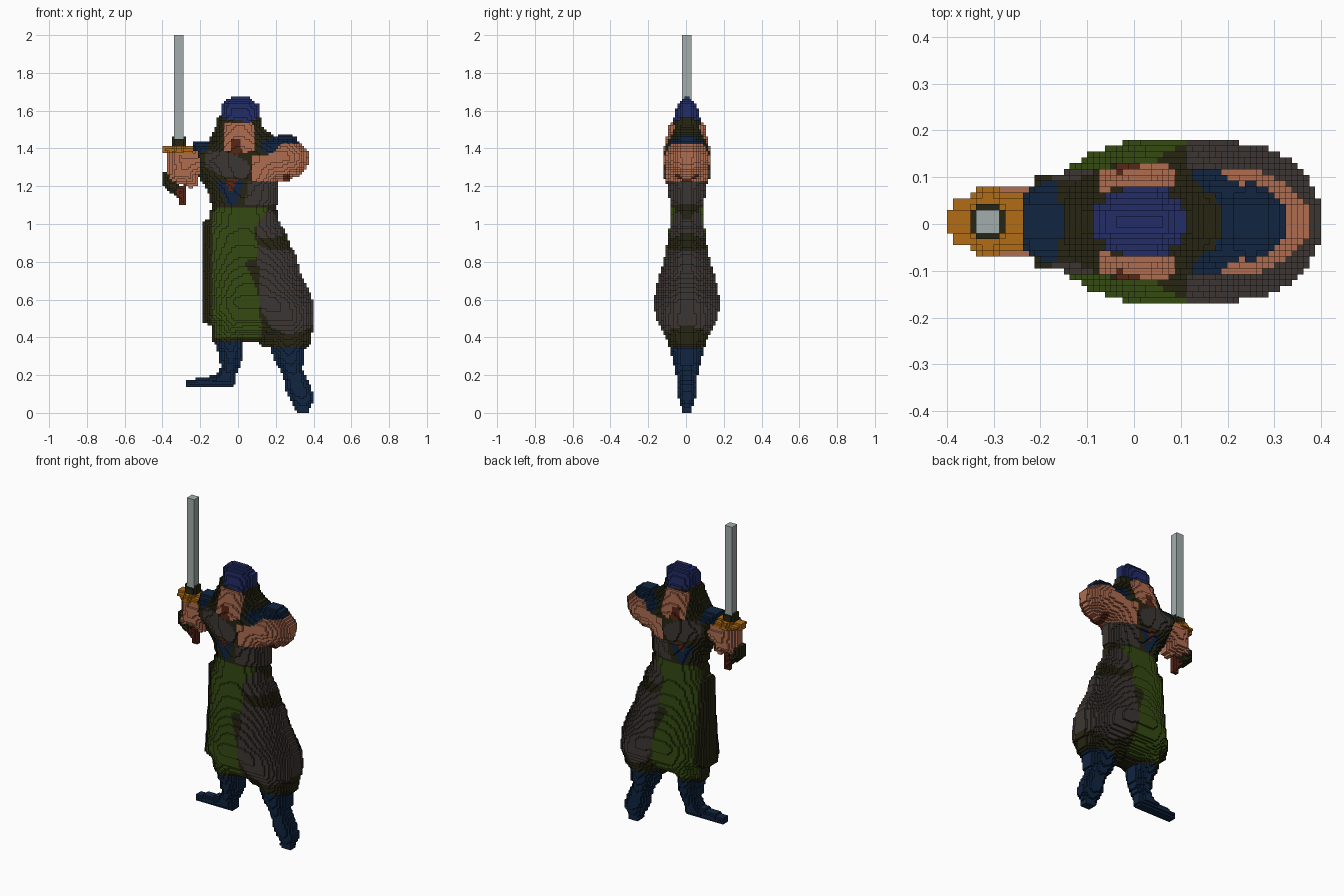
import bpy
import bmesh
import math

cube = bpy.data.objects.get("Cube")
if cube:
    bpy.data.objects.remove(cube, do_unlink=True)

STEP = 0.0125          # edge of one block
COLUMNS, ROWS = range(-32, 32), range(160)
MID_Y = 0.005


def material(name, *rgb):
    mat = bpy.data.materials.new(name)
    mat.use_nodes = True
    mat.diffuse_color = (*rgb, 1)
    bsdf = next(n for n in mat.node_tree.nodes if n.type == "BSDF_PRINCIPLED")
    bsdf.inputs["Base Color"].default_value = (*rgb, 1)
    return mat


olive = material("dark olive", .019, .018, .006)
green = material("moss green", .036, .068, .006)
grey = material("warm grey", .046, .037, .032)
navy = material("navy", .005, .018, .052)
blue = material("royal blue", .017, .026, .14)
skin = material("skin", .43, .15, .08)
red = material("rust red", .1, .019, .008)
gold = material("gold", .44, .15, .007)
steel = material("steel", .36, .42, .41)

# Outlines in hundredths, seen from the front; later parts cover earlier ones
parts = []


def part(name, mat, *outline, scale=1.0):
    parts.append((name, mat, outline, scale))


# Legs
part("right_leg", navy, (-13, 39), (3, 39), (2, 28), (-1, 20), (-2, 14),
     (-28, 14), (-28, 17), (-12, 20), (-9, 24), (-10, 31))
part("left_leg", navy, (17, 36), (36, 36), (34, 23), (39, 13), (41, 7),
     (36, -1), (31, 0), (26, 10), (24, 20), (19, 28))

# Robe and its coloured panels
part("robe", olive, (-14, 110), (20, 110), (22, 101), (26, 94), (29, 84),
     (33, 73), (37, 62), (41, 56), (40, 46), (38, 35), (13, 35), (11, 38),
     (-14, 38), (-14, 46), (-19, 48), (-19, 101), (-15, 103))
part("robe_front_panel", green, (-13, 108), (15, 110), (16, 105), (9, 99),
     (10, 78), (11, 62), (12, 48), (13, 40), (-13, 40), (-14, 95))
part("robe_fold", olive, (3, 80), (10, 82), (11, 62), (8, 70))
part("robe_hip_panel", grey, (10, 100), (17, 108), (22, 101), (26, 95),
     (17, 92), (10, 93))
part("robe_side_panel", grey, (10, 89), (17, 86), (30, 86), (33, 74),
     (38, 64), (41, 56), (40, 47), (35, 43), (27, 41), (17, 46), (12, 55),
     (11, 70))

# Torso and clothing
part("torso", olive, (-14, 109), (20, 109), (21, 122), (27, 123), (32, 144),
     (20, 146), (13, 151), (11, 160), (-10, 158), (-12, 151), (-16, 143),
     (-24, 144), (-25, 138), (-20, 123), (-16, 118))
part("vest_side", grey, (5, 122), (21, 123), (21, 110), (4, 110))
part("undershirt", navy, (-12, 123), (3, 123), (-1, 110), (-5, 110))
part("collar", red, (-7, 124), (0, 124), (-4, 116))
part("left_shoulder", navy, (13, 144), (25, 148), (31, 146), (33, 141),
     (25, 140), (18, 137), (13, 139))
part("right_shoulder", navy, (-24, 144), (-15, 144), (-17, 139), (-23, 138))

# Head
part("face", skin, (-8, 154), (8, 154), (9, 139), (4, 138), (-8, 139))
part("beard", red, (-4, 145), (1, 145), (2, 139), (-1, 136), (-4, 139))
part("headband", blue, (-9, 157), (-9, 163), (-4, 167), (6, 167), (11, 163),
     (12, 157), (7, 154), (-5, 155))

# Arms
part("right_sleeve", grey, (-18, 138), (-8, 139), (4, 134), (7, 128),
     (4, 124), (-8, 125), (-18, 131))
part("left_arm", skin, (8, 136), (18, 137), (23, 142), (33, 142), (37, 139),
     (37, 131), (33, 126), (26, 123), (8, 122))
part("left_elbow_strap", red, (24, 126), (28, 126), (27, 123), (24, 123))
part("right_cuff", olive, (-41, 127), (-34, 127), (-30, 119), (-28, 115),
     (-32, 114), (-41, 121), scale=.7)
part("right_hand", skin, (-37, 139), (-22, 139), (-20, 134), (-21, 121),
     (-25, 119), (-35, 123), (-37, 127), scale=.75)

# Sword
part("sword_grip", red, (-33, 119), (-27, 121), (-28, 110), (-31, 110), scale=.6)
part("sword_guard", gold, (-41, 141), (-23, 141), (-24, 138), (-41, 138), scale=.9)
part("sword_collar", olive, (-35, 146), (-27, 146), (-27, 141), (-35, 141), scale=.6)
part("sword_blade", steel, (-34, 201), (-28.5, 201), (-28.5, 145), (-34, 145),
     scale=0)

# Half thickness of the figure at each height
THICKNESS = [(0, .02), (.05, .035), (.1, .05), (.2, .055), (.3, .08),
             (.38, .1), (.45, .14), (.5, .165), (.6, .175), (.7, .155),
             (.8, .125), (.9, .105), (1, .09), (1.1, .09), (1.2, .1),
             (1.24, .12), (1.38, .125), (1.45, .11), (1.52, .095),
             (1.56, .07), (1.62, .055), (1.67, .02), (2, .02)]


def thickness(z):
    for (z0, t0), (z1, t1) in zip(THICKNESS, THICKNESS[1:]):
        if z <= z1:
            return t0 + (t1 - t0) * (z - z0) / (z1 - z0)
    return THICKNESS[-1][1]


def inside(x, z, outline):
    hit = False
    for (x0, z0), (x1, z1) in zip(outline, outline[1:] + outline[:1]):
        if (z0 > z) != (z1 > z) and x < x0 + (x1 - x0) * (z - z0) / (z1 - z0):
            hit = not hit
    return hit


# Assign each block column to a part
owner = {}
for index, (name, mat, outline, scale) in enumerate(parts):
    for i in COLUMNS:
        for k in ROWS:
            if inside((i + .5) * STEP * 100, (k + .5) * STEP * 100, outline):
                owner[i, k] = index

# Round the body: thickest in the middle, thin along the outline
SIDES = ((1, 0), (-1, 0), (0, 1), (0, -1))
rim = {(i + a, k + b) for i, k in owner for a, b in SIDES} - set(owner)
inset = {c: min(math.dist(c, r) for r in rim) - .5 for c in owner}
widest = {}
for (i, k), d in inset.items():
    widest[k] = max(widest.get(k, 0), d)
layers = {}
for (i, k), d in inset.items():
    bulge = math.sqrt(1 - (1 - d / widest[k]) ** 2)
    half = thickness((k + .5) * STEP) * bulge * parts[owner[i, k]][3]
    layers[i, k] = max(2 if parts[owner[i, k]][1] == steel else 1, round(half / STEP))


def add_face(bm, corners, outward):
    face = bm.faces.new([bm.verts.new(c) for c in corners])
    face.normal_update()
    if face.normal.dot(outward) < 0:
        face.normal_flip()


def build(index, name, mat):
    bm = bmesh.new()
    for (i, k), n in layers.items():
        if owner[i, k] != index:
            continue
        x0, x1, z0, z1 = i * STEP, (i + 1) * STEP, k * STEP, (k + 1) * STEP
        for side in (-1, 1):
            y = MID_Y + side * n * STEP
            add_face(bm, [(x0, y, z0), (x1, y, z0), (x1, y, z1), (x0, y, z1)],
                     (0, side, 0))
        # Step walls down to thinner neighbours
        for a, b in SIDES:
            m = layers.get((i + a, k + b), 0)
            if m >= n:
                continue
            if a:
                x = x1 if a > 0 else x0
                ends = (x, z0), (x, z1)
            else:
                z = z1 if b > 0 else z0
                ends = (x0, z), (x1, z)
            for lo, hi in ([(-n, -m), (m, n)] if m else [(-n, n)]):
                lo, hi = MID_Y + lo * STEP, MID_Y + hi * STEP
                (xa, za), (xb, zb) = ends
                add_face(bm, [(xa, lo, za), (xb, lo, zb), (xb, hi, zb), (xa, hi, za)],
                         (a, 0, b))
    bmesh.ops.remove_doubles(bm, verts=bm.verts, dist=STEP / 100)
    mesh = bpy.data.meshes.new(name)
    bm.to_mesh(mesh)
    bm.free()
    mesh.materials.append(mat)
    bpy.context.collection.objects.link(bpy.data.objects.new(name, mesh))


for index, (name, mat, outline, scale) in enumerate(parts):
    build(index, name, mat)
